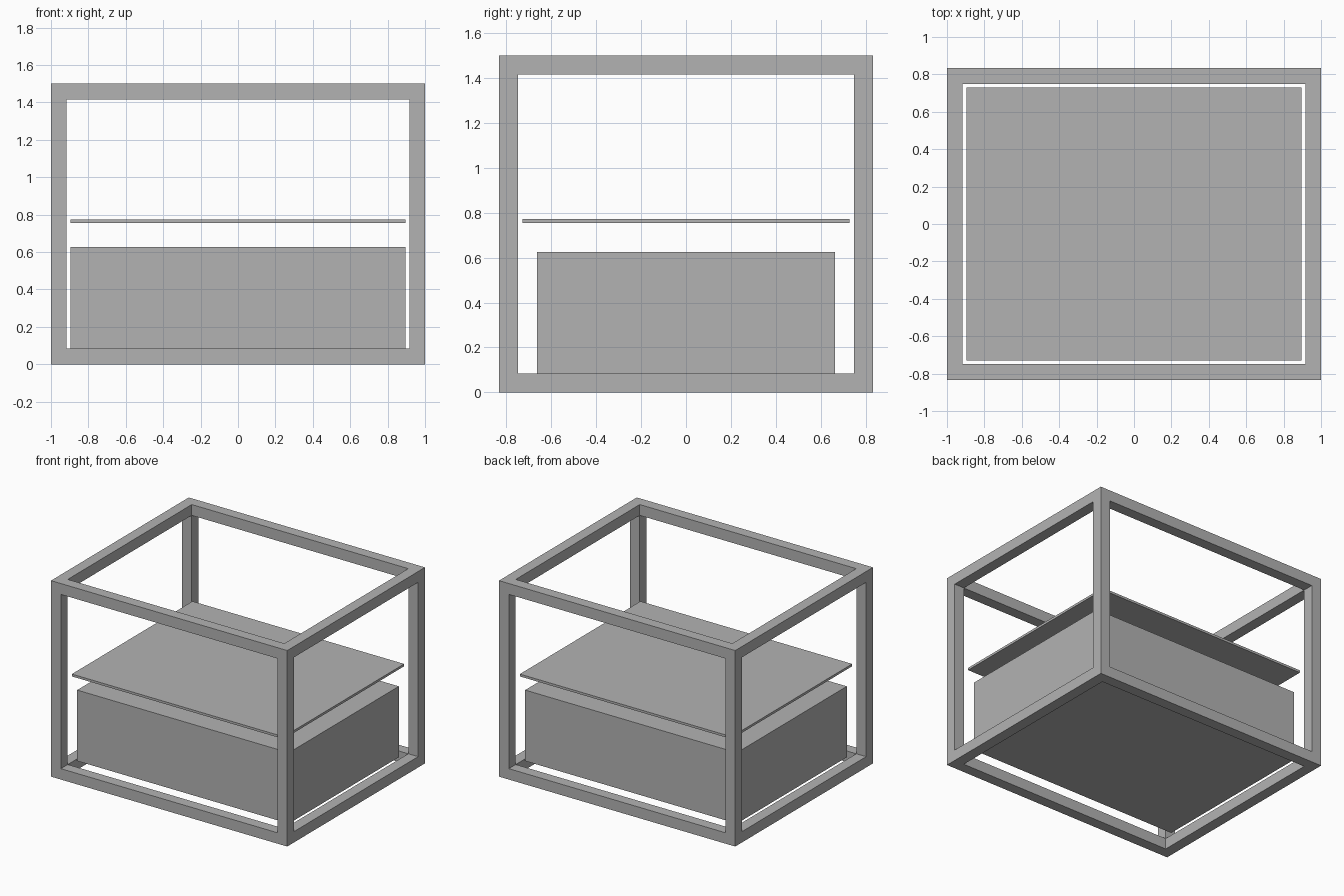
import bpy, bmesh
from itertools import product

old = bpy.data.objects.get("Cube")
if old:
    bpy.data.objects.remove(old, do_unlink=True)

grey = bpy.data.materials.new("plain_grey")
grey.use_nodes = True
colour = (0.45, 0.45, 0.45, 1)
grey.diffuse_color = colour
grey.node_tree.nodes["Principled BSDF"].inputs["Base Color"].default_value = colour


def finish(name, bm):
    mesh = bpy.data.meshes.new(name)
    bmesh.ops.recalc_face_normals(bm, faces=bm.faces)
    bm.to_mesh(mesh)
    bm.free()
    mesh.materials.append(grey)
    obj = bpy.data.objects.new(name, mesh)
    bpy.context.collection.objects.link(obj)
    return obj


def block(name, half_x, half_y, bottom, top):
    bm = bmesh.new()
    bmesh.ops.create_cube(bm, size=2)
    for v in bm.verts:
        v.co.x *= half_x
        v.co.y *= half_y
        v.co.z = top if v.co.z > 0 else bottom
    return finish(name, bm)


def open_frame(name, half_x, half_y, height, bar):
    """Square-section bars along every edge of a box, as one clean skin."""
    cuts = [(-half_x, bar - half_x, half_x - bar, half_x),
            (-half_y, bar - half_y, half_y - bar, half_y),
            (0, bar, height - bar, height)]
    # Of the 3 x 3 x 3 cells, the bars are those at two or more outer limits
    cells = {c for c in product(range(3), repeat=3) if c.count(1) <= 1}
    bm = bmesh.new()
    for cell in cells:
        for axis, side in product(range(3), (0, 1)):
            beside = list(cell)
            beside[axis] += 2 * side - 1
            if tuple(beside) in cells:
                continue
            corners = []
            for u, w in ((0, 0), (1, 0), (1, 1), (0, 1)):
                p = list(cell)
                p[axis] += side
                p[(axis + 1) % 3] += u
                p[(axis + 2) % 3] += w
                corners.append(bm.verts.new([cuts[i][p[i]] for i in range(3)]))
            bm.faces.new(corners)
    bmesh.ops.remove_doubles(bm, verts=bm.verts, dist=0.0001)
    return finish(name, bm)


BAR = 0.0833

# Outer open frame
open_frame("frame", 1.0, 0.833, 1.5, BAR)
# Solid lower body resting level with the top of the bottom rails
block("lower_body", 0.896, 0.665, BAR, 0.626)
# Thin shelf panel above the body
block("shelf_panel", 0.896, 0.729, 0.755, 0.773)
